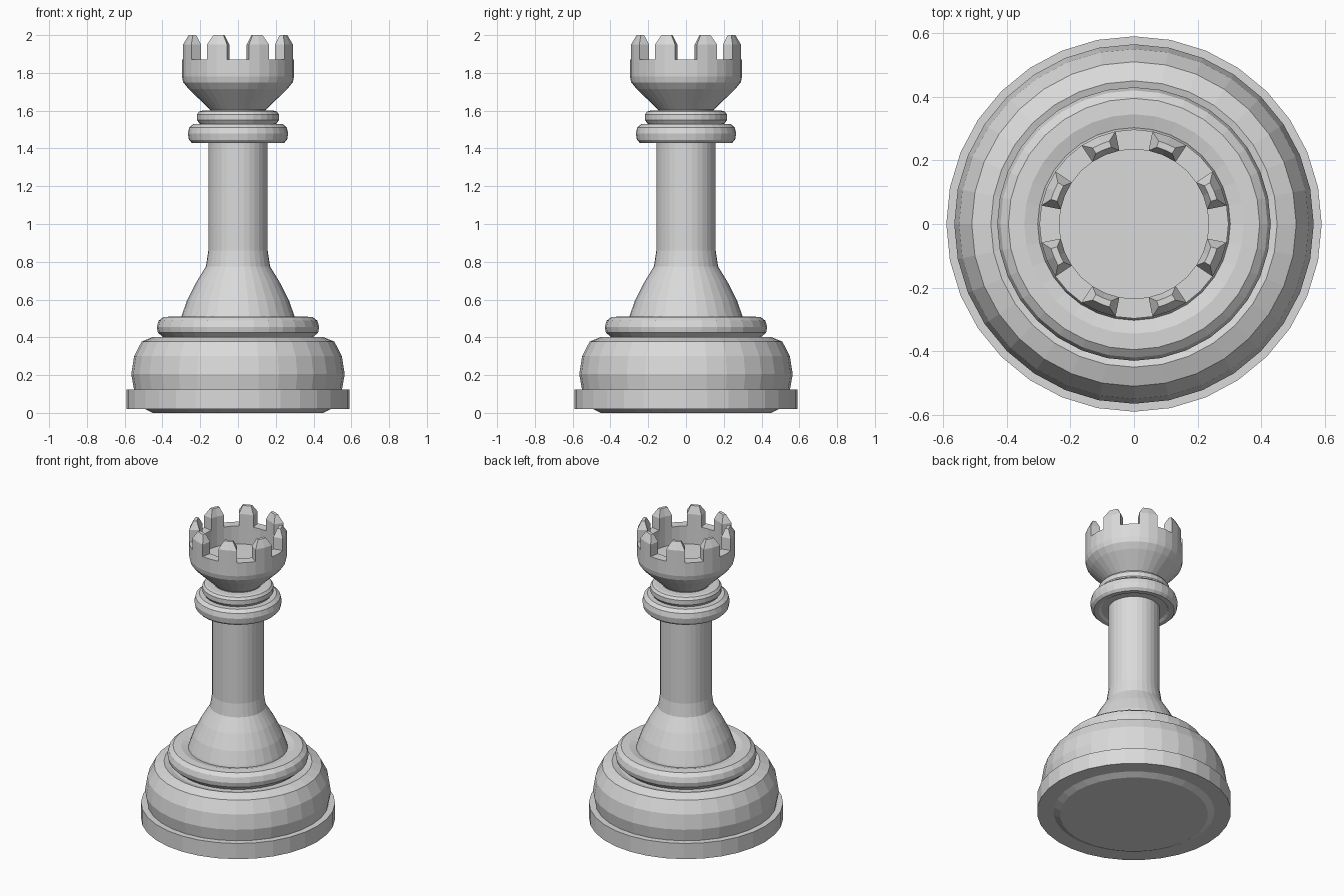
import bpy, bmesh, math

if "Cube" in bpy.data.objects:
    bpy.data.objects.remove(bpy.data.objects["Cube"])

N = 32  # sides of every turned part

stone = bpy.data.materials.new("light grey")
stone.diffuse_color = (0.7, 0.7, 0.7, 1)
stone.use_nodes = True
stone.node_tree.nodes["Principled BSDF"].inputs["Base Color"].default_value = stone.diffuse_color


def finish(name, bm):
    bmesh.ops.recalc_face_normals(bm, faces=bm.faces)
    me = bpy.data.meshes.new(name)
    bm.to_mesh(me)
    bm.free()
    me.materials.append(stone)
    ob = bpy.data.objects.new(name, me)
    bpy.context.collection.objects.link(ob)
    return ob


def polar(r, deg, z):
    a = math.radians(deg)
    return (r * math.cos(a), r * math.sin(a), z)


def turned(name, profile):
    """Closed solid of revolution from (radius, height) points, bottom to top."""
    bm = bmesh.new()
    rings = [[bm.verts.new(polar(r, 360 * i / N, z)) for i in range(N)]
             for r, z in profile]
    for a, b in zip(rings, rings[1:]):
        for i in range(N):
            j = (i + 1) % N
            bm.faces.new((a[i], a[j], b[j], b[i]))
    bm.faces.new(rings[0])
    bm.faces.new(rings[-1])
    return finish(name, bm)


# Foot and rounded base
turned("foot", [(0.45, 0), (0.49, 0.02), (0.59, 0.02), (0.59, 0.125), (0.54, 0.125)])
turned("base", [(0.55, 0.12), (0.565, 0.205), (0.55, 0.30), (0.51, 0.378),
                (0.45, 0.402), (0.41, 0.39)])
turned("base_ring", [(0.37, 0.38), (0.405, 0.408), (0.424, 0.425), (0.43, 0.455),
                     (0.42, 0.488), (0.395, 0.508), (0.345, 0.51), (0.29, 0.495)])

# Flared column
turned("column", [(0.305, 0.49), (0.30, 0.51), (0.27, 0.595), (0.222, 0.69),
                  (0.17, 0.775), (0.157, 0.86), (0.157, 1.45)])

# Two collars under the head
turned("lower_collar", [(0.20, 1.44), (0.215, 1.43), (0.245, 1.43), (0.26, 1.446),
                        (0.266, 1.48), (0.258, 1.512), (0.235, 1.53), (0.15, 1.53)])
turned("upper_collar", [(0.19, 1.525), (0.205, 1.533), (0.217, 1.55), (0.217, 1.58),
                        (0.205, 1.596), (0.19, 1.60), (0.14, 1.60)])

# Cup with hollow top
turned("head", [(0.145, 1.59), (0.147, 1.605), (0.262, 1.715), (0.29, 1.75),
                (0.297, 1.78), (0.297, 1.87), (0.235, 1.87), (0.235, 1.75)])

# Eight battlements with tapered tips, each two sides wide
bm = bmesh.new()
for k in range(8):
    c = 22.5 + 45 * k
    levels = []
    for z, ri, ro, half in ((1.868, 0.235, 0.297, 11.25), (1.95, 0.235, 0.297, 11.25),
                            (2.0, 0.252, 0.272, 6)):
        loop = [(ro, -half), (ro, 0), (ro, half), (ri, half), (ri, 0), (ri, -half)]
        levels.append([bm.verts.new(polar(r, c + d, z)) for r, d in loop])
    for a, b in zip(levels, levels[1:]):
        for i in range(6):
            j = (i + 1) % 6
            bm.faces.new((a[i], a[j], b[j], b[i]))
    bm.faces.new(levels[0])
    bm.faces.new(levels[-1])
finish("battlements", bm)
